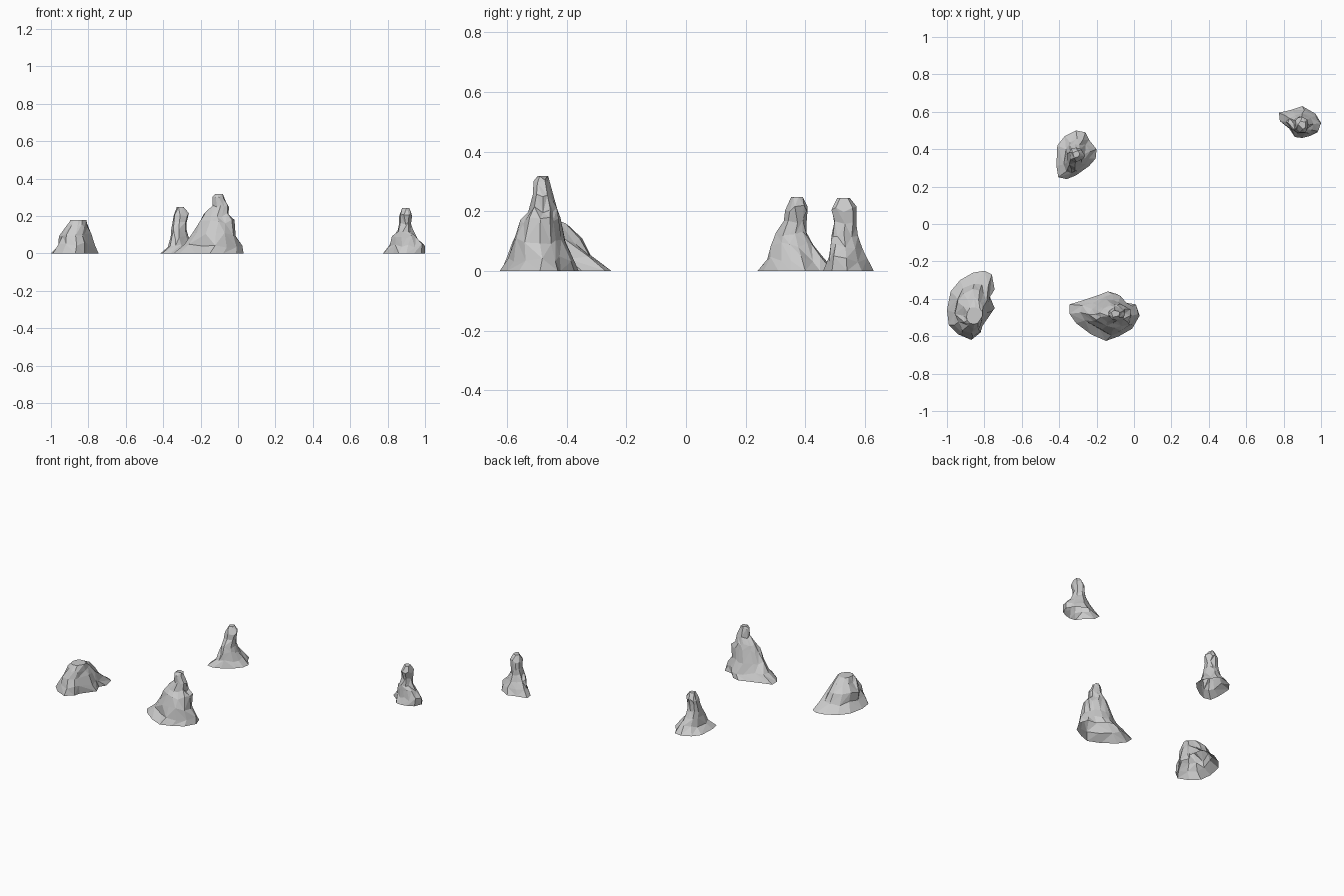
import bpy, bmesh, math, random


def rock(name, outline, rings, seed, cap_lift=0.0):
    """Loft the ground outline up through box-shaped size steps (z, x0, x1, y0, y1)."""
    rng = random.Random(seed)
    _, x0, x1, y0, y1 = rings[0]
    # Ground outline rescaled to -1..1
    unit = [((2 * x - x0 - x1) / (x1 - x0), (2 * y - y0 - y1) / (y1 - y0)) for x, y in outline]
    n = len(unit)
    bm = bmesh.new()
    loops = []
    for k, (z, a, b, c, d) in enumerate(rings):
        t = min(1, k / 3)
        last = k == len(rings) - 1
        loop = []
        for u, v in unit:
            ang = math.atan2(v, u)
            u2 = u * (1 - t) + math.cos(ang) * t
            v2 = v * (1 - t) + math.sin(ang) * t
            s = 1 if k == 0 else rng.uniform(0.88, 1.04)
            dz = 0 if k == 0 or last else rng.uniform(-0.011, 0.011)
            loop.append(bm.verts.new(((a + b) / 2 + u2 * s * (b - a) / 2,
                                      (c + d) / 2 + v2 * s * (d - c) / 2, z + dz)))
        loops.append(loop)
    # Triangulated sides with randomly turned diagonals, open underneath
    for lo, hi in zip(loops, loops[1:]):
        for i in range(n):
            j = (i + 1) % n
            if rng.random() < 0.5:
                bm.faces.new((lo[i], lo[j], hi[j]))
                bm.faces.new((lo[i], hi[j], hi[i]))
            else:
                bm.faces.new((lo[i], lo[j], hi[i]))
                bm.faces.new((lo[j], hi[j], hi[i]))
    bm.faces.new(loops[-1])
    # Merge crowded points so the narrow upper parts get fewer, larger facets
    upper = [v for loop in loops[1:] for v in loop]
    bmesh.ops.remove_doubles(bm, verts=upper, dist=0.017)
    bmesh.ops.recalc_face_normals(bm, faces=bm.faces)
    me = bpy.data.meshes.new(name)
    bm.to_mesh(me)
    bm.free()
    ob = bpy.data.objects.new(name, me)
    bpy.context.collection.objects.link(ob)


# Low blunt boulder on the left
rock("low_boulder",
     [(-.80, -.25), (-.86, -.26), (-.93, -.30), (-.98, -.36), (-1, -.46), (-.99, -.54), (-.94, -.59),
      (-.87, -.62), (-.82, -.58), (-.81, -.54), (-.745, -.45), (-.77, -.39), (-.745, -.35), (-.76, -.27)],
     [(0, -1, -.745, -.62, -.25), (.05, -.967, -.762, -.605, -.305), (.10, -.957, -.783, -.585, -.345),
      (.15, -.915, -.803, -.565, -.395), (.18, -.90, -.808, -.54, -.44)], 3)

# Tallest spire at the front
rock("tall_spire",
     [(-.345, -.43), (-.345, -.48), (-.31, -.53), (-.23, -.59), (-.15, -.625), (-.08, -.60), (-.01, -.56),
      (.03, -.49), (.01, -.43), (-.05, -.42), (-.09, -.375), (-.14, -.36), (-.19, -.38), (-.28, -.41)],
     [(0, -.345, .03, -.625, -.36), (.04, -.285, .028, -.593, -.375), (.10, -.24, -.005, -.583, -.40),
      (.17, -.205, -.01, -.56, -.42), (.205, -.183, -.045, -.533, -.428), (.25, -.138, -.05, -.517, -.445),
      (.295, -.137, -.07, -.512, -.458), (.318, -.125, -.078, -.50, -.46)], 5)

# Narrow spire at the back left
rock("back_left_spire",
     [(-.31, .50), (-.37, .47), (-.41, .42), (-.415, .31), (-.405, .25), (-.36, .24), (-.31, .26),
      (-.24, .31), (-.205, .35), (-.20, .40), (-.24, .45), (-.26, .49)],
     [(0, -.415, -.20, .24, .50), (.04, -.375, -.23, .265, .465), (.085, -.365, -.262, .283, .435),
      (.125, -.36, -.27, .30, .41), (.17, -.355, -.27, .325, .407), (.21, -.352, -.264, .333, .41),
      (.248, -.33, -.29, .35, .395)], 8)

# Small spire at the back right
rock("back_right_spire",
     [(.90, .63), (.84, .61), (.775, .595), (.78, .55), (.83, .51), (.86, .465), (.90, .46),
      (.94, .47), (.98, .49), (1.0, .54), (.97, .59)],
     [(0, .775, 1.0, .46, .63), (.04, .80, 1.0, .472, .612), (.085, .818, .965, .482, .594),
      (.12, .85, .935, .488, .577), (.16, .858, .928, .495, .577), (.205, .858, .934, .484, .578),
      (.244, .878, .922, .507, .555)], 11)
